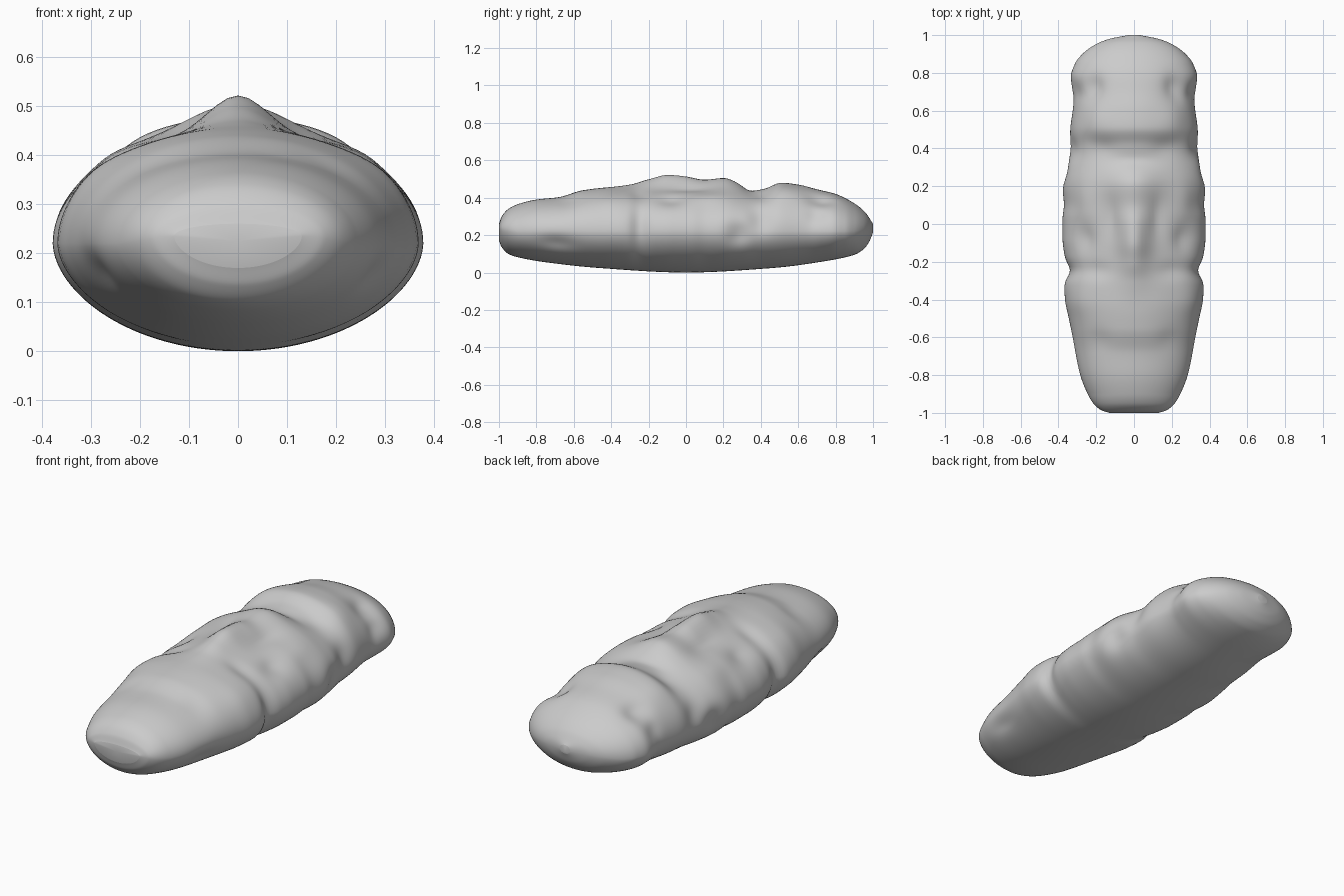
import bpy, math
from math import sin, cos, pi, exp

if "Cube" in bpy.data.objects:
    bpy.data.objects.remove(bpy.data.objects["Cube"])

# Lengthwise profile curves: (y, value)
WIDTH = [(-1, .13), (-.985, .175), (-.95, .215), (-.9, .245), (-.8, .285), (-.7, .308),
         (-.6, .325), (-.5, .345), (-.4, .365), (-.31, .37), (-.24, .352), (-.17, .367),
         (-.08, .378), (.03, .378), (.1, .371), (.2, .38), (.3, .368), (.4, .345),
         (.5, .338), (.66, .32), (.72, .328), (.78, .334), (.85, .312), (.9, .273),
         (.95, .205), (.98, .13), (1, .03)]
TOP = [(-1, .26), (-.985, .3), (-.95, .34), (-.9, .365), (-.8, .39), (-.68, .403),
       (-.55, .44), (-.4, .455), (-.3, .455), (-.15, .45), (.1, .455), (.22, .455),
       (.35, .437), (.42, .448), (.51, .48), (.6, .47), (.7, .445), (.8, .42),
       (.9, .37), (.96, .32), (1, .26)]
RIDGE = [(-1, 0), (-.45, 0), (-.3, .015), (-.2, .047), (-.1, .071), (0, .06),
         (.1, .041), (.2, .05), (.27, .033), (.35, 0), (1, 0)]
RIDGE_W = [(-1, .09), (-.1, .08), (.05, .09), (.2, .13), (1, .13)]
BOTTOM = [(-1, .17), (-.985, .135), (-.95, .1), (-.9, .082), (-.75, .055), (-.46, .024),
          (0, 0), (.46, .024), (.75, .062), (.9, .095), (.95, .125), (.98, .165), (1, .215)]

# Mirrored dents (+) and bulges (-): x, y, z, radius along y, radius across, depth
DENTS = [(.35, .28, .21, .07, .06, .028), (.32, .4, .27, .06, .07, .018),
         (.34, -.26, .24, .05, .1, .015), (.27, -.08, .4, .07, .06, .02),
         (.21, .72, .37, .07, .06, .025), (.3, .7, .3, .05, .05, .012),
         (.2, -.25, .43, .05, .08, .012), (.3, -.7, .15, .1, .05, .015),
         (.2, -.62, .42, .06, .07, .01), (.17, .4, .43, .05, .08, .012),
         (.25, .12, .4, .1, .07, -.012), (.28, -.4, .36, .1, .08, -.008),
         (.2, .55, .43, .08, .08, -.008), (.13, .03, .46, .1, .04, .012)]


def curve(pts, y):
    """Monotone cubic interpolation through the profile points."""
    n = len(pts)
    slope = [(pts[i + 1][1] - pts[i][1]) / (pts[i + 1][0] - pts[i][0]) for i in range(n - 1)]

    def tangent(i):
        if i == 0 or i == n - 1:
            return slope[0 if i == 0 else -1]
        a, b = slope[i - 1], slope[i]
        return 2 * a * b / (a + b) if a * b > 0 else 0

    i = 0
    while i < n - 2 and y > pts[i + 1][0]:
        i += 1
    (y0, v0), (y1, v1) = pts[i], pts[i + 1]
    h = y1 - y0
    t = (y - y0) / h
    return ((2 * t**3 - 3 * t**2 + 1) * v0 + (t**3 - 2 * t**2 + t) * h * tangent(i)
            + (3 * t**2 - 2 * t**3) * v1 + (t**3 - t**2) * h * tangent(i + 1))


def section(y, count):
    """One cross-section of the loaf: rounded hull below, lumpy crust above."""
    w, top, bot = curve(WIDTH, y), curve(TOP, y), curve(BOTTOM, y)
    ridge, rw = curve(RIDGE, y), curve(RIDGE_W, y)
    mid = .22 if abs(y) < .9 else .22 + .015 * (abs(y) - .9) / .1
    ring = []
    for k in range(count):
        a = 2 * pi * k / count
        c, s = cos(a), sin(a)
        x = w * c
        if s >= 0:
            z = mid + (top - mid) * s + ridge * exp(-(x / rw) ** 2) * min(1, 2 * s)
        else:
            z = mid - (mid - bot) * abs(s) ** 1.12
        d = sum(q * exp(-((y - dy) / ry) ** 2 - ((abs(x) - dx) ** 2 + (z - dz) ** 2) / rr ** 2)
                for dx, dy, dz, ry, rr, q in DENTS)
        length = math.hypot(x, z - mid) or 1
        ring.append((x - d * x / length, y, z - d * (z - mid) / length))
    return ring


# Loaf body: lofted sections, closed at both ends
ROWS, COUNT = 180, 112
verts, faces = [], []
for i in range(ROWS + 1):
    verts += section(-cos(pi * i / ROWS), COUNT)
for i in range(ROWS):
    for k in range(COUNT):
        a, b = i * COUNT + k, i * COUNT + (k + 1) % COUNT
        faces.append((a, b, b + COUNT, a + COUNT))
for start, flip in ((0, True), (ROWS * COUNT, False)):
    hub = len(verts)
    verts.append((0, verts[start][1], .225))
    for k in range(COUNT):
        a, b = start + k, start + (k + 1) % COUNT
        faces.append((b, a, hub) if flip else (a, b, hub))

mesh = bpy.data.meshes.new("loaf")
mesh.from_pydata(verts, [], faces)
mesh.polygons.foreach_set("use_smooth", [True] * len(mesh.polygons))
mesh.update()

import bmesh
bm = bmesh.new()
bm.from_mesh(mesh)
bmesh.ops.recalc_face_normals(bm, faces=bm.faces)
bm.to_mesh(mesh)
bm.free()

loaf = bpy.data.objects.new("loaf", mesh)
bpy.context.collection.objects.link(loaf)
